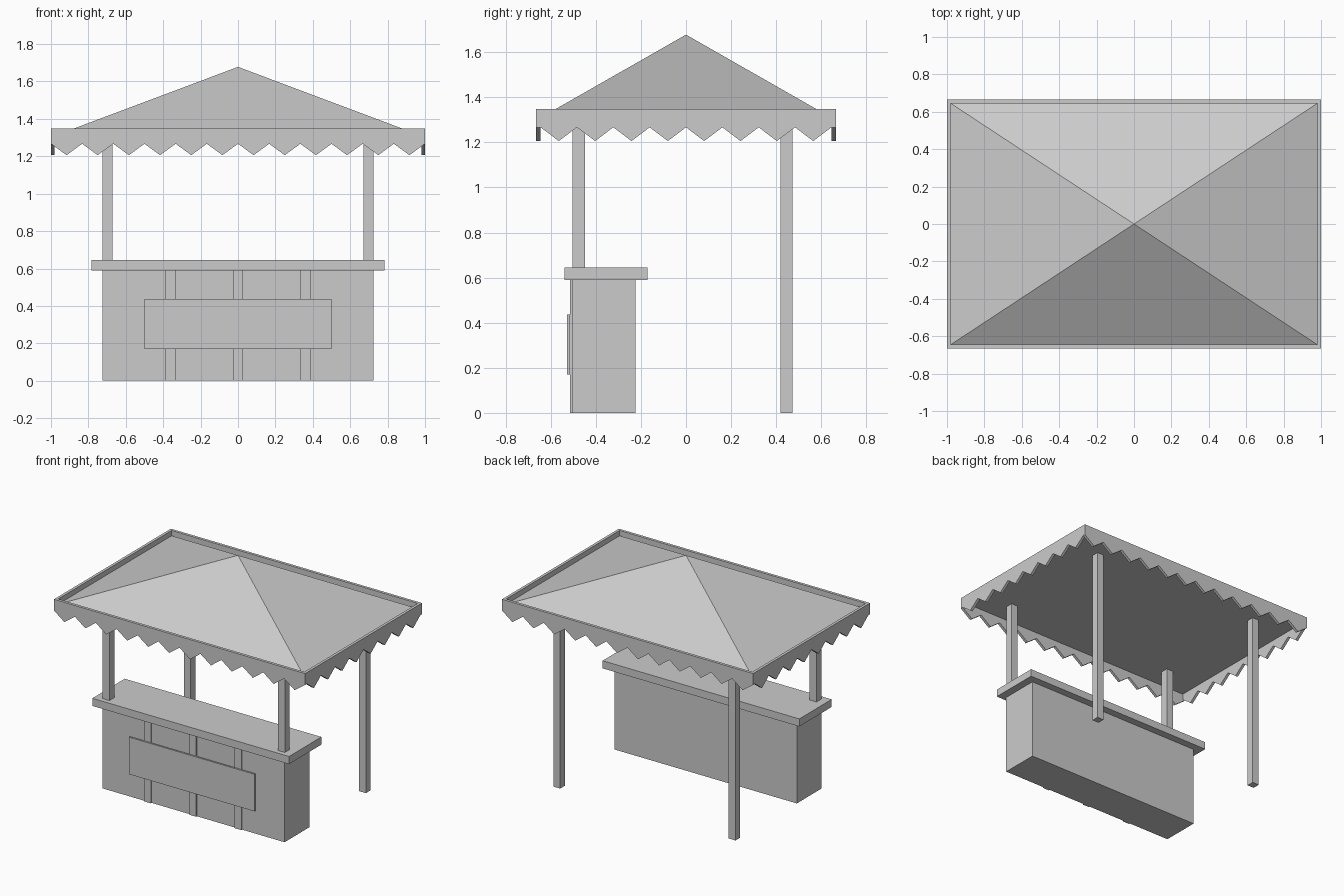
import bpy, bmesh
from mathutils import Matrix, Vector

if "Cube" in bpy.data.objects:
    bpy.data.objects.remove(bpy.data.objects["Cube"])

grey = bpy.data.materials.new("plain grey")
grey.diffuse_color = (0.6, 0.6, 0.6, 1)
grey.use_nodes = True
grey.node_tree.nodes["Principled BSDF"].inputs["Base Color"].default_value = grey.diffuse_color


def finish(name, bm):
    bmesh.ops.recalc_face_normals(bm, faces=bm.faces)
    me = bpy.data.meshes.new(name)
    bm.to_mesh(me)
    bm.free()
    me.materials.append(grey)
    ob = bpy.data.objects.new(name, me)
    bpy.context.collection.objects.link(ob)
    return ob


def box(name, x0, x1, y0, y1, z0, z1):
    bm = bmesh.new()
    size = Matrix.Diagonal((x1 - x0, y1 - y0, z1 - z0, 1))
    move = Matrix.Translation(((x0 + x1) / 2, (y0 + y1) / 2, (z0 + z1) / 2))
    bmesh.ops.create_cube(bm, size=1, matrix=move @ size)
    return finish(name, bm)


def valance(name, half, teeth, place, thick=0.02):
    """Zigzag-edged strip; place(u, depth, z) maps it to one roof side."""
    top, notch, tip = 1.348, 1.267, 1.206
    n = teeth * 2
    pts = [(-half + 2 * half * i / n, tip if i % 2 else notch) for i in range(n + 1)]
    pts += [(half, top), (-half, top)]
    bm = bmesh.new()
    face = bm.faces.new([bm.verts.new(place(u, 0, z)) for u, z in pts])
    ext = bmesh.ops.extrude_face_region(bm, geom=[face])
    shift = Vector(place(0, thick, 0)) - Vector(place(0, 0, 0))
    bmesh.ops.translate(bm, vec=shift,
                        verts=[v for v in ext["geom"] if isinstance(v, bmesh.types.BMVert)])
    if face.is_valid is False or len([f for f in bm.faces if len(f.verts) > 4]) < 2:
        bm.faces.new([v for v in face.verts])
    return finish(name, bm)


# counter body, top, front slats and blank sign board
box("counter_body", -0.725, 0.725, -0.506, -0.225, 0, 0.59)
box("counter_top", -0.783, 0.783, -0.538, -0.17, 0.59, 0.645)
for i, x in enumerate((-0.361, 0, 0.361)):
    box(f"front_slat_{i + 1}", x - 0.027, x + 0.027, -0.515, -0.506, 0, 0.59)
box("sign_board", -0.5, 0.5, -0.527, -0.515, 0.17, 0.437)

# posts: front pair stands on the counter, back pair on the ground
for side, s in (("left", -1), ("right", 1)):
    x = 0.698 * s
    box(f"front_post_{side}", x - 0.027, x + 0.027, -0.503, -0.448, 0.64, 1.312)
    box(f"back_post_{side}", x - 0.027, x + 0.027, 0.419, 0.473, 0, 1.312)

# pyramid roof with a flat underside
bm = bmesh.new()
base = [bm.verts.new((x, y, 1.31)) for x, y in
        ((-0.98, -0.645), (0.98, -0.645), (0.98, 0.645), (-0.98, 0.645))]
apex = bm.verts.new((0, 0, 1.678))
bm.faces.new(base)
for i in range(4):
    bm.faces.new((base[i], base[(i + 1) % 4], apex))
finish("roof", bm)

# scalloped valances around the roof edge
for name, s in (("front", -1), ("back", 1)):
    valance(f"{name}_valance", 1.0, 12, lambda u, d, z, s=s: (u, s * (0.665 - d), z))
for name, s in (("left", -1), ("right", 1)):
    valance(f"{name}_valance", 0.645, 8, lambda u, d, z, s=s: (s * (1.0 - d), u, z))
